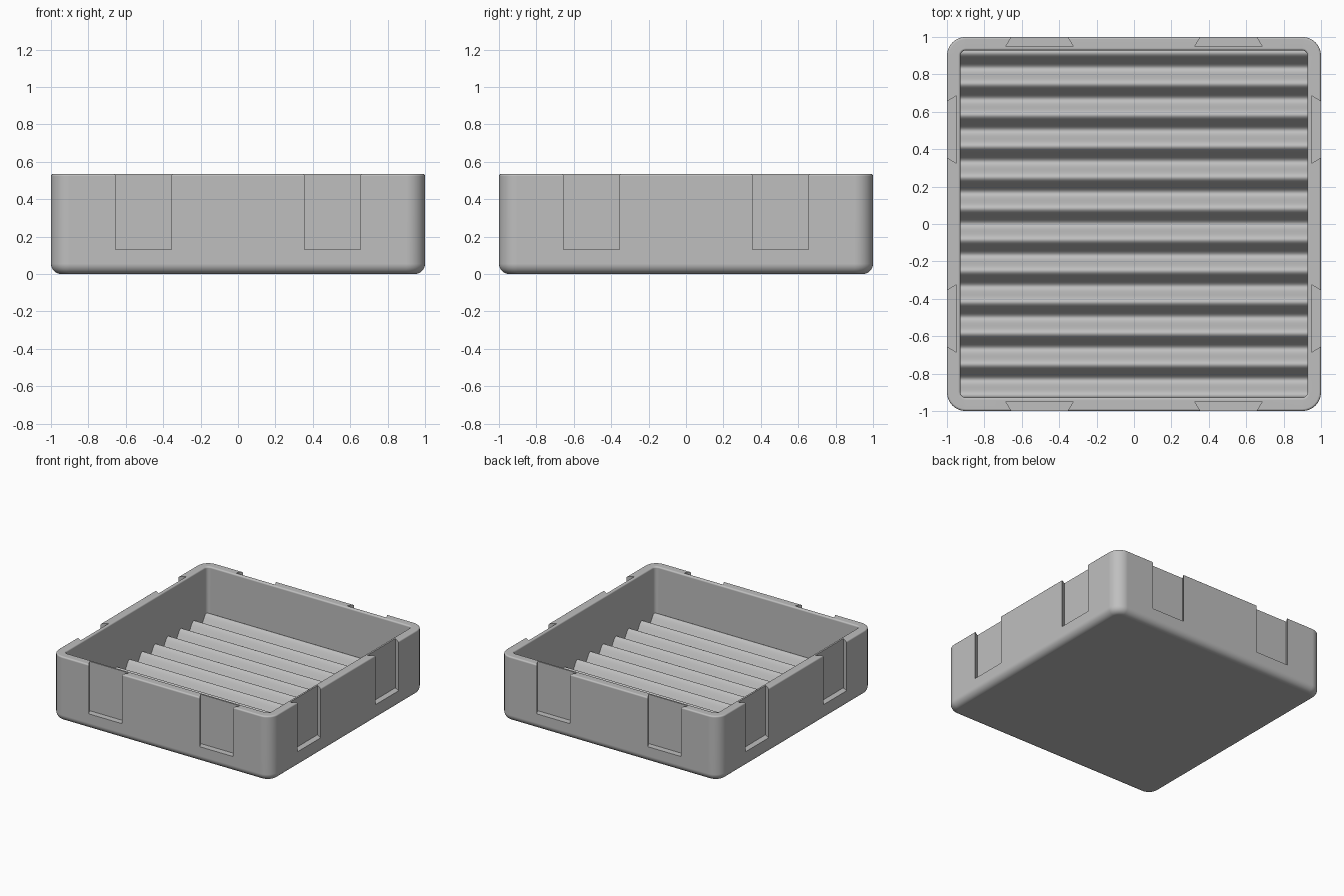
import bpy, bmesh, math
from mathutils import Matrix

if "Cube" in bpy.data.objects:
    bpy.data.objects.remove(bpy.data.objects["Cube"], do_unlink=True)

HEIGHT = 0.535
INNER = 0.928          # half width of the cavity
SLOT_Z = 0.13

grey = bpy.data.materials.new("light_grey")
grey.use_nodes = True
grey.diffuse_color = (0.52, 0.52, 0.52, 1)
grey.node_tree.nodes["Principled BSDF"].inputs["Base Color"].default_value = grey.diffuse_color


def make_object(name, bm):
    bmesh.ops.recalc_face_normals(bm, faces=bm.faces)
    mesh = bpy.data.meshes.new(name)
    bm.to_mesh(mesh)
    bm.free()
    mesh.materials.append(grey)
    obj = bpy.data.objects.new(name, mesh)
    bpy.context.collection.objects.link(obj)
    return obj


def activate(obj):
    bpy.ops.object.select_all(action='DESELECT')
    obj.select_set(True)
    bpy.context.view_layer.objects.active = obj


def rounded_square(bm, half, radius, z, steps=8):
    loop = []
    for corner in range(4):
        a0 = corner * math.pi / 2
        sx = 1 if corner in (0, 3) else -1
        sy = 1 if corner < 2 else -1
        for i in range(steps + 1):
            a = a0 + i / steps * math.pi / 2
            loop.append(bm.verts.new((sx * (half - radius) + radius * math.cos(a),
                                      sy * (half - radius) + radius * math.sin(a), z)))
    return loop


def fillet(half, z, r, start, end, steps):
    """Arc of (half width, height) points about a centre."""
    return [(half + r * math.cos(math.radians(start + (end - start) * i / steps)),
             z + r * math.sin(math.radians(start + (end - start) * i / steps)))
            for i in range(steps + 1)]


# Tray shell: stacked rounded squares from the underside, over the rim, to the floor
profile = fillet(0.945, 0.055, 0.055, -90, 0, 8)
profile += fillet(0.988, HEIGHT - 0.012, 0.012, 0, 90, 4)
profile += fillet(INNER + 0.012, HEIGHT - 0.012, 0.012, 90, 180, 4)
profile.append((INNER, 0.045))
bm = bmesh.new()
loops = []
for i, (half, z) in enumerate(profile):
    radius = 0.1 - (1 - half) if half > 0.96 or i < 9 else 0.03 + half - INNER
    loops.append(rounded_square(bm, half, radius, z))
for low, high in zip(loops, loops[1:]):
    n = len(low)
    for i in range(n):
        bm.faces.new((low[i], low[(i + 1) % n], high[(i + 1) % n], high[i]))
bm.faces.new(loops[0])
bm.faces.new(loops[-1])
tray = make_object("tray_shell", bm)

# Dovetail slots: two on each side, wider inside than at the opening
bm = bmesh.new()
for side in range(4):
    turn = Matrix.Rotation(side * math.pi / 2, 4, 'Z')
    for cx in (-0.505, 0.505):
        outline = [(cx - 0.18, -0.95), (cx + 0.18, -0.95), (cx + 0.12, -1.05), (cx - 0.12, -1.05)]
        base = bm.faces.new([bm.verts.new((x, y, SLOT_Z)) for x, y in outline])
        top = bmesh.ops.extrude_face_region(bm, geom=[base])
        verts = [v for v in top["geom"] if isinstance(v, bmesh.types.BMVert)]
        bmesh.ops.translate(bm, verts=verts, vec=(0, 0, 0.6))
        bmesh.ops.transform(bm, matrix=turn, verts=list(base.verts) + verts)
cutter = make_object("slot_cutter", bm)
cutter.hide_render = True

activate(tray)
cut = tray.modifiers.new("slots", 'BOOLEAN')
cut.operation = 'DIFFERENCE'
cut.solver = 'EXACT'
cut.object = cutter
bpy.ops.object.modifier_apply(modifier=cut.name)
bpy.data.objects.remove(cutter, do_unlink=True)
bpy.ops.object.shade_smooth_by_angle(angle=math.radians(35))
weighted = tray.modifiers.new("weighted_normals", 'WEIGHTED_NORMAL')
weighted.keep_sharp = True

# Rippled floor: a wave swept across the tray, tucked slightly into the walls
edge = INNER + 0.007
bm = bmesh.new()
wave = [(-edge, 0.035)]
samples = 264
for i in range(samples + 1):
    y = -edge + 2 * edge * i / samples
    wave.append((y, 0.11 - 0.045 * math.cos(12 * math.pi * y)))
wave.append((edge, 0.035))
ends = [[bm.verts.new((x, y, z)) for y, z in wave] for x in (-edge, edge)]
for i in range(len(wave)):
    j = (i + 1) % len(wave)
    bm.faces.new((ends[0][i], ends[0][j], ends[1][j], ends[1][i]))
for end in ends:
    bm.faces.new(end)
floor = make_object("rippled_floor", bm)
activate(floor)
bpy.ops.object.shade_smooth_by_angle(angle=math.radians(35))
